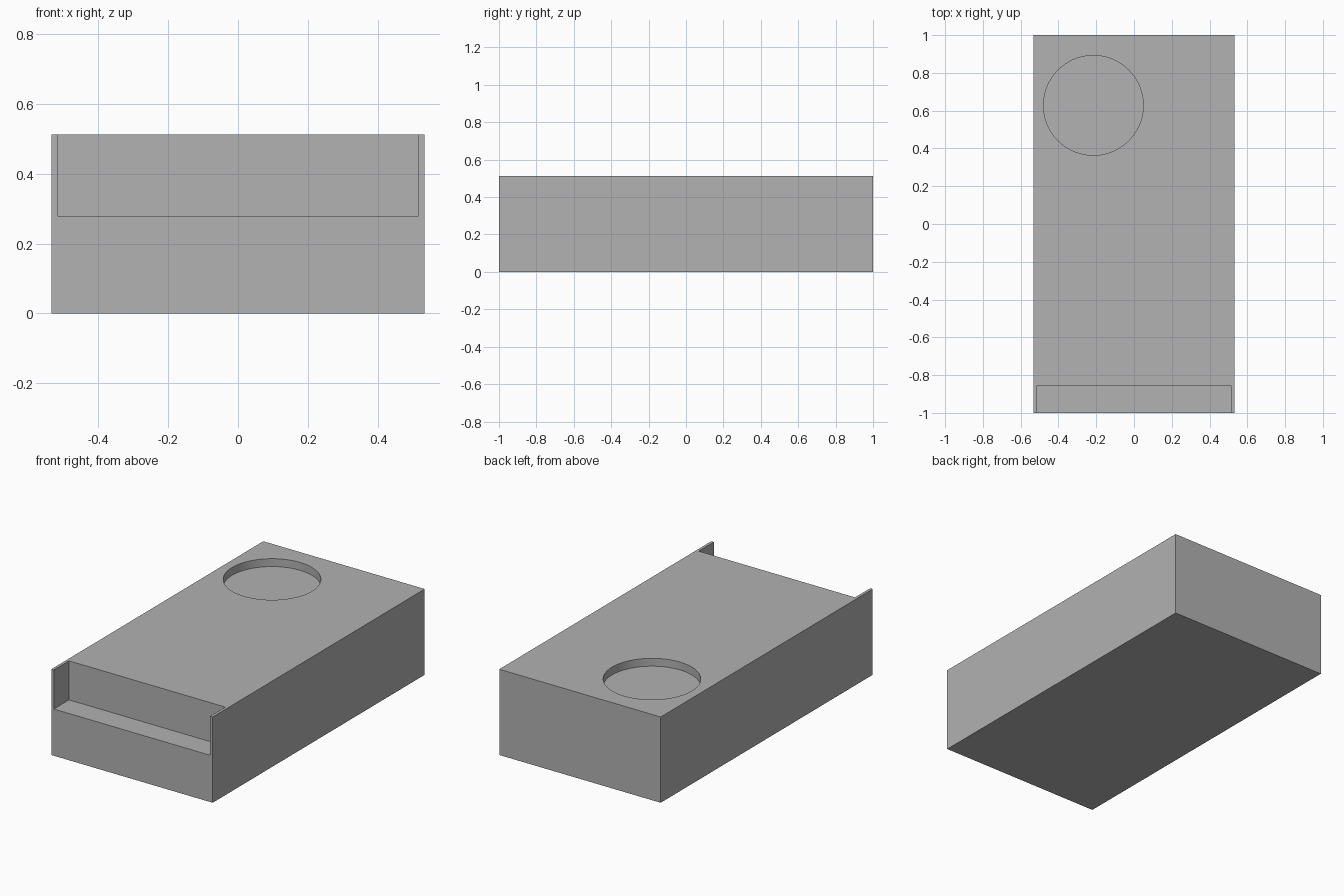
import bpy
import math

default = bpy.data.objects.get("Cube")
if default:
    bpy.data.objects.remove(default, do_unlink=True)

# Single grey material
grey = bpy.data.materials.new("plain grey")
grey.use_nodes = True
colour = (0.445, 0.445, 0.445, 1)
grey.diffuse_color = colour
grey.node_tree.nodes["Principled BSDF"].inputs["Base Color"].default_value = colour

WIDTH, LENGTH, HEIGHT = 1.066, 2.0, 0.512
OVERSHOOT = 0.1


def box(name, low, high):
    """Axis-aligned box between two opposite corners."""
    centre = [(a + b) / 2 for a, b in zip(low, high)]
    bpy.ops.mesh.primitive_cube_add(size=1, location=centre)
    obj = bpy.context.object
    obj.name = name
    obj.scale = [b - a for a, b in zip(low, high)]
    bpy.ops.object.transform_apply(location=True, rotation=False, scale=True)
    obj.data.materials.append(grey)
    return obj


def cut(target, cutter):
    """Subtract the cutter and discard it."""
    mod = target.modifiers.new("cut", "BOOLEAN")
    mod.operation = "DIFFERENCE"
    mod.solver = "EXACT"
    mod.object = cutter
    cutter.hide_render = True
    bpy.context.view_layer.objects.active = target
    bpy.ops.object.modifier_apply(modifier=mod.name)
    bpy.data.objects.remove(cutter, do_unlink=True)


# Main block
body = box("body", (-WIDTH / 2, -LENGTH / 2, 0), (WIDTH / 2, LENGTH / 2, HEIGHT))

# Step across the front, leaving a thin cheek on each side
cut(body, box("front_step_cutter", (-0.516, -1 - OVERSHOOT, 0.279),
              (0.516, -0.857, HEIGHT + OVERSHOOT)))

# Shallow round recess in the top, near the back
recess_depth = 0.047
bpy.ops.mesh.primitive_cylinder_add(
    vertices=96, radius=0.264, depth=recess_depth + OVERSHOOT,
    location=(-0.215, 0.628, HEIGHT + (OVERSHOOT - recess_depth) / 2))
recess = bpy.context.object
recess.name = "round_recess_cutter"
recess.data.materials.append(grey)
cut(body, recess)

# Smooth recess wall with sharp edges kept
bpy.ops.object.select_all(action="DESELECT")
body.select_set(True)
bpy.context.view_layer.objects.active = body
bpy.ops.object.shade_smooth_by_angle(angle=math.radians(30))
